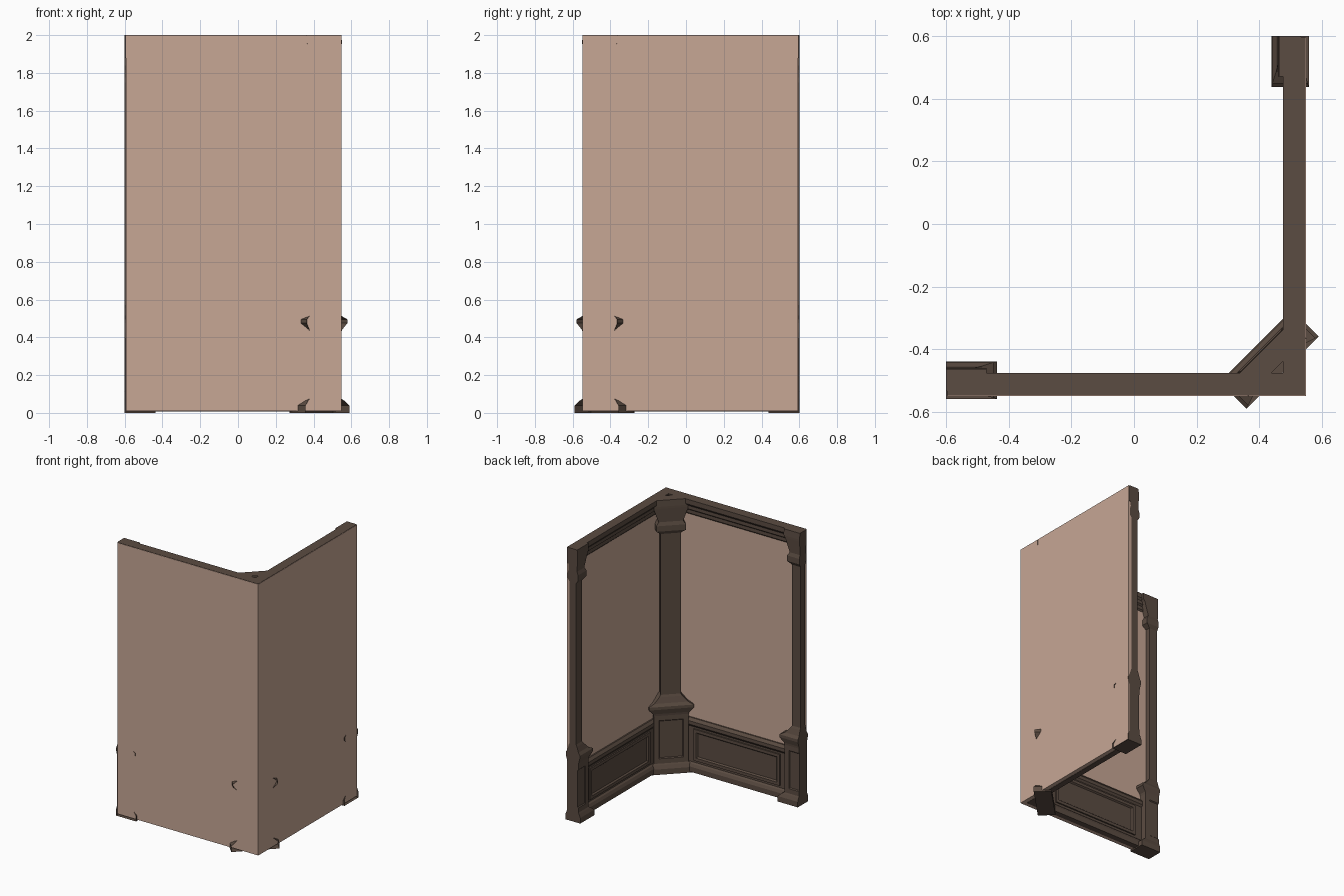
import bpy, bmesh, math
from mathutils import Matrix, Vector

if "Cube" in bpy.data.objects:
    bpy.data.objects.remove(bpy.data.objects["Cube"])

OUT = 0.548      # distance of the outer wall faces from the centre
END = -0.597     # free end of the front wall
# reflection that swaps the front wall with the right wall
SWAP = Matrix(((0, -1, 0, 0), (-1, 0, 0, 0), (0, 0, 1, 0), (0, 0, 0, 1)))


def material(name, rgb):
    m = bpy.data.materials.new(name)
    m.diffuse_color = (*rgb, 1)
    m.use_nodes = True
    m.node_tree.nodes["Principled BSDF"].inputs["Base Color"].default_value = m.diffuse_color
    return m


PLASTER = material("pink plaster", (0.57, 0.385, 0.30))
WOOD = material("dark brown wood", (0.105, 0.072, 0.054))


def finish(name, bm, mat, mirrored=False):
    if mirrored:
        dup = bmesh.ops.duplicate(bm, geom=bm.verts[:] + bm.edges[:] + bm.faces[:])["geom"]
        bmesh.ops.transform(bm, matrix=SWAP, verts=[g for g in dup if isinstance(g, bmesh.types.BMVert)])
        bmesh.ops.reverse_faces(bm, faces=[g for g in dup if isinstance(g, bmesh.types.BMFace)])
    me = bpy.data.meshes.new(name)
    bm.to_mesh(me)
    bm.free()
    me.materials.append(mat)
    bpy.context.collection.objects.link(bpy.data.objects.new(name, me))


def cut(bm, co, no, fill=False):
    geom = bm.verts[:] + bm.edges[:] + bm.faces[:]
    res = bmesh.ops.bisect_plane(bm, geom=geom, plane_co=co, plane_no=no, clear_outer=True)
    if fill:
        edges = [e for e in res["geom_cut"] if isinstance(e, bmesh.types.BMEdge)]
        bmesh.ops.holes_fill(bm, edges=edges, sides=0)
        bmesh.ops.recalc_face_normals(bm, faces=bm.faces[:])


def strip(name, profile, mat, start=END):
    """Sweep a (depth, z) profile along the front wall, mitre it and mirror it."""
    bm = bmesh.new()
    face = bm.faces.new([bm.verts.new((start, -OUT + d, z)) for d, z in profile])
    ext = bmesh.ops.extrude_face_region(bm, geom=[face])["geom"]
    bmesh.ops.translate(bm, vec=(0.7 - start, 0, 0), verts=[g for g in ext if isinstance(g, bmesh.types.BMVert)])
    bmesh.ops.recalc_face_normals(bm, faces=bm.faces[:])
    cut(bm, (0, 0, 0), (1, 1, 0))
    finish(name, bm, mat, True)


# walls and the mouldings that run along them
strip("walls", [(0, 0.01), (0.04, 0.01), (0.04, 1.998), (0, 1.998)], PLASTER, END + 0.003)
strip("crown_moulding", [(0.002, 2.0), (0.073, 2.0), (0.073, 1.965), (0.062, 1.95),
                         (0.062, 1.925), (0.05, 1.915), (0.05, 1.89), (0.04, 1.88), (0.002, 1.88)], WOOD)
strip("wainscot", [(0.03, 0.008), (0.073, 0.008), (0.073, 0.045), (0.064, 0.065), (0.054, 0.075),
                   (0.054, 0.335), (0.065, 0.35), (0.065, 0.375), (0.05, 0.395), (0.03, 0.395)], WOOD)


# framed panels on the wainscot
def inset(bm, face, width, depth):
    bmesh.ops.inset_region(bm, faces=[face], thickness=width, depth=depth, use_even_offset=True)


bm = bmesh.new()
bmesh.ops.create_cube(bm, size=1)
bmesh.ops.transform(bm, verts=bm.verts[:], matrix=Matrix.Translation((-0.07, -OUT + 0.054, 0.207))
                    @ Matrix.Diagonal((0.70, 0.02, 0.23, 1)))
front = max(bm.faces, key=lambda f: f.calc_center_median().y)
inset(bm, front, 0.022, 0)
inset(bm, front, 0.010, -0.012)
finish("wainscot_panels", bm, WOOD, True)

# pilaster outline: height, half width, half depth
PILASTER = [(0, .163, .06), (.04, .163, .06), (.065, .135, .05), (.075, .118, .045),
            (.425, .118, .045), (.44, .122, .047), (.475, .152, .057), (.495, .152, .057),
            (.515, .115, .045), (.555, .078, .033), (.57, .068, .027), (1.75, .068, .027),
            (1.775, .10, .042), (1.815, .10, .042), (1.84, .083, .034), (1.94, .118, .038),
            (1.955, .13, .038), (2.0, .13, .035)]


def pilaster():
    """Square lofted pilaster facing +y, with a sunk panel on its pedestal."""
    bm = bmesh.new()
    rings = [[bm.verts.new((sx * w, sy * t, z)) for sx, sy in ((-1, -1), (1, -1), (1, 1), (-1, 1))]
             for z, w, t in PILASTER]
    for a, b in zip(rings, rings[1:]):
        for i in range(4):
            j = (i + 1) % 4
            f = bm.faces.new((a[i], a[j], b[j], b[i]))
            if i == 2 and abs(a[0].co.z - 0.075) < 1e-4:
                die = f
    bm.faces.new(rings[0][::-1])
    bm.faces.new(rings[-1])
    bm.normal_update()
    inset(bm, die, 0.035, 0)
    inset(bm, die, 0.006, -0.006)
    return bm


def open_back(bm):
    bm.normal_update()
    back = [f for f in bm.faces if f.normal.y < -0.3 and f.calc_center_median().y < -0.02]
    bmesh.ops.delete(bm, geom=back, context='FACES')


# half pilasters at the free wall ends
bm = pilaster()
cut(bm, (0, 0, 0), (-1, 0, 0), True)
open_back(bm)
bmesh.ops.translate(bm, vec=(-0.6, -0.498, 0), verts=bm.verts[:])
finish("end_pilasters", bm, WOOD, True)

# whole pilaster set diagonally across the corner
bm = pilaster()
open_back(bm)
c = 0.61 / math.sqrt(2)
bmesh.ops.transform(bm, verts=bm.verts[:],
                    matrix=Matrix.Translation((c, -c, 0)) @ Matrix.Rotation(math.radians(45), 4, 'Z'))
finish("corner_pilaster", bm, WOOD)
